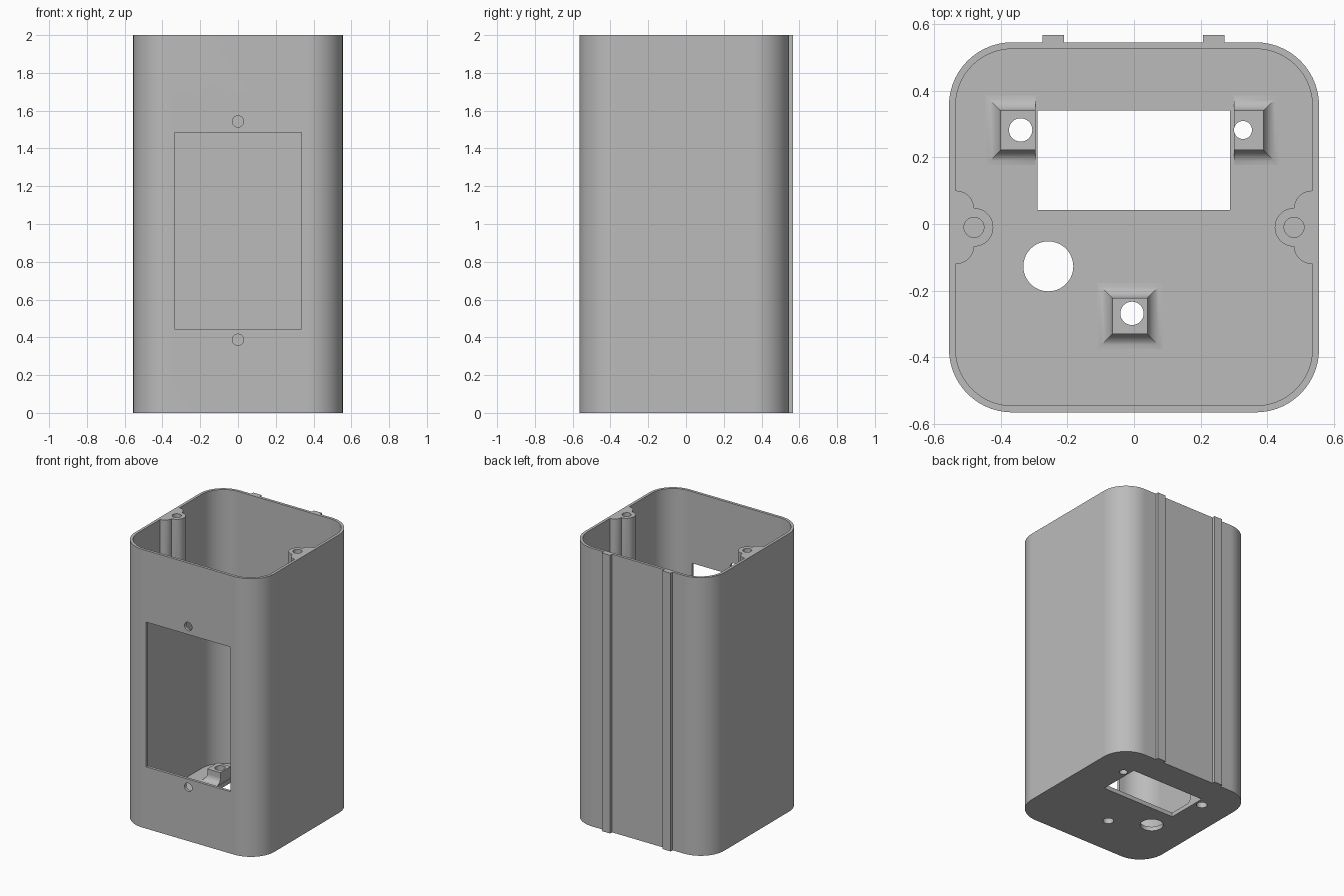
import bpy, bmesh, math

cube = bpy.data.objects.get("Cube")
if cube:
    bpy.data.objects.remove(cube, do_unlink=True)

grey = bpy.data.materials.new("plain grey")
grey.use_nodes = True
colour = (0.5, 0.5, 0.5, 1)
grey.diffuse_color = colour
grey.node_tree.nodes["Principled BSDF"].inputs["Base Color"].default_value = colour

H = 2.0          # height
FLOOR = 0.03     # floor thickness
WALL = 0.02      # wall thickness
CY = -0.01       # middle of the shell in y
HALF = 0.555     # half width of the shell


def loft(name, rings):
    """Solid through a list of equal-length rings of 3D points."""
    bm = bmesh.new()
    loops = [[bm.verts.new(p) for p in ring] for ring in rings]
    n = len(loops[0])
    for a, b in zip(loops, loops[1:]):
        for i in range(n):
            j = (i + 1) % n
            bm.faces.new((a[i], a[j], b[j], b[i]))
    bm.faces.new(loops[0][::-1])
    bm.faces.new(loops[-1])
    bmesh.ops.recalc_face_normals(bm, faces=bm.faces[:])
    me = bpy.data.meshes.new(name)
    bm.to_mesh(me)
    bm.free()
    me.materials.append(grey)
    ob = bpy.data.objects.new(name, me)
    bpy.context.collection.objects.link(ob)
    return ob


def prism(name, outline, z0, z1):
    return loft(name, [[(x, y, z) for x, y in outline] for z in (z0, z1)])


def rect(x0, x1, y0, y1):
    return [(x0, y0), (x1, y0), (x1, y1), (x0, y1)]


def circle(cx, cy, r, n=40):
    return [(cx + r * math.cos(math.tau * i / n), cy + r * math.sin(math.tau * i / n))
            for i in range(n)]


def rounded(half, r, n=14):
    pts = []
    for q, (sx, sy) in enumerate(((1, 1), (-1, 1), (-1, -1), (1, -1))):
        for i in range(n + 1):
            a = math.pi / 2 * (q + i / n)
            pts.append((sx * (half - r) + r * math.cos(a),
                        CY + sy * (half - r) + r * math.sin(a)))
    return pts


def combine(target, other, operation):
    mod = target.modifiers.new("combine", 'BOOLEAN')
    mod.operation, mod.solver, mod.object = operation, 'EXACT', other
    bpy.context.view_layer.update()
    deps = bpy.context.evaluated_depsgraph_get()
    result = bpy.data.meshes.new_from_object(target.evaluated_get(deps))
    target.modifiers.clear()
    target.data = result
    bpy.data.objects.remove(other, do_unlink=True)


def add(other):
    combine(housing, other, 'UNION')


def cut(other):
    combine(housing, other, 'DIFFERENCE')


# Hollow shell with closed floor and open top
housing = prism("housing", rounded(HALF, 0.19), 0, H)
cut(prism("cavity", rounded(HALF - WALL, 0.17), FLOOR, H + 0.2))

# Two vertical rails on the back
for x in (-0.275, 0.207):
    add(prism("rail", rect(x, x + 0.065, 0.535, 0.567), 0, H))


# Screw posts on the side walls, flared into the wall and tapered below
def post(side):
    wall, cx, r, n = HALF - WALL, 0.48, 0.058, 10
    flare = [(wall - (wall - cx) * math.sin(t), 0.11 - (0.11 - r) * (1 - math.cos(t)))
             for t in (math.pi / 2 * i / n for i in range(n))]
    nose = [(cx - r * math.sin(t), r * math.cos(t))
            for t in (math.pi / 2 * i / n for i in range(n + 1))]
    upper = [(wall + 0.01, 0.11)] + flare + nose
    outline = upper + [(x, -y) for x, y in upper[-2::-1]]
    rings = []
    for z, k in ((1.38, 0.02), (1.55, 1), (H, 1)):
        rings.append([(side * (wall + 0.01 - (wall + 0.01 - x) * k), CY + y, z)
                      for x, y in outline])
    add(loft("post", rings))
    cut(prism("post_hole", circle(side * cx, CY, 0.03), 1.7, H + 0.1))


for side in (-1, 1):
    post(side)


# Standoffs on the floor with a curved foot, trimmed beside the opening
def standoff(x0, x1, y0, y1, hole, trim=(-1, 1), r=0.045, n=6):
    steps = [(r, 0.01)]
    for i in range(n + 1):
        a = math.pi / 2 * i / n
        steps.append((r * (1 - math.sin(a)), FLOOR + 0.001 + r * (1 - math.cos(a))))
    steps.append((0, 0.112))
    rings = []
    for d, z in steps:
        a, b = max(x0 - d, trim[0]), min(x1 + d, trim[1])
        rings.append([(x, y, z) for x, y in rect(a, b, y0 - d, y1 + d)])
    add(loft("standoff", rings))
    cut(prism("standoff_hole", circle(*hole), -0.1, 0.3))


standoff(-0.40, -0.295, 0.222, 0.34, (-0.34, 0.282, 0.035), trim=(-1, -0.295))
standoff(0.30, 0.388, 0.222, 0.34, (0.327, 0.282, 0.027), trim=(0.30, 1))
standoff(-0.065, 0.04, -0.33, -0.222, (-0.006, -0.268, 0.035))

# Floor opening and cable hole
cut(prism("floor_opening", rect(-0.29, 0.288, 0.042, 0.34), -0.1, 0.3))
cut(prism("cable_hole", circle(-0.257, -0.127, 0.075), -0.1, 0.3))

# Front window with a screw hole above and below
cut(prism("front_window", rect(-0.335, 0.335, -0.7, -0.5), 0.445, 1.485))
for z in (0.387, 1.543):
    cut(loft("front_hole", [[(x, y, z + dz) for x, dz in circle(0, 0, 0.03)]
                            for y in (-0.7, -0.5)]))

# Smooth the round parts, keep edges crisp and flat walls flat
bpy.ops.object.select_all(action='DESELECT')
housing.select_set(True)
bpy.context.view_layer.objects.active = housing
bpy.ops.object.shade_smooth_by_angle(angle=math.radians(30))
weighted = housing.modifiers.new("flat walls", 'WEIGHTED_NORMAL')
weighted.keep_sharp = True
